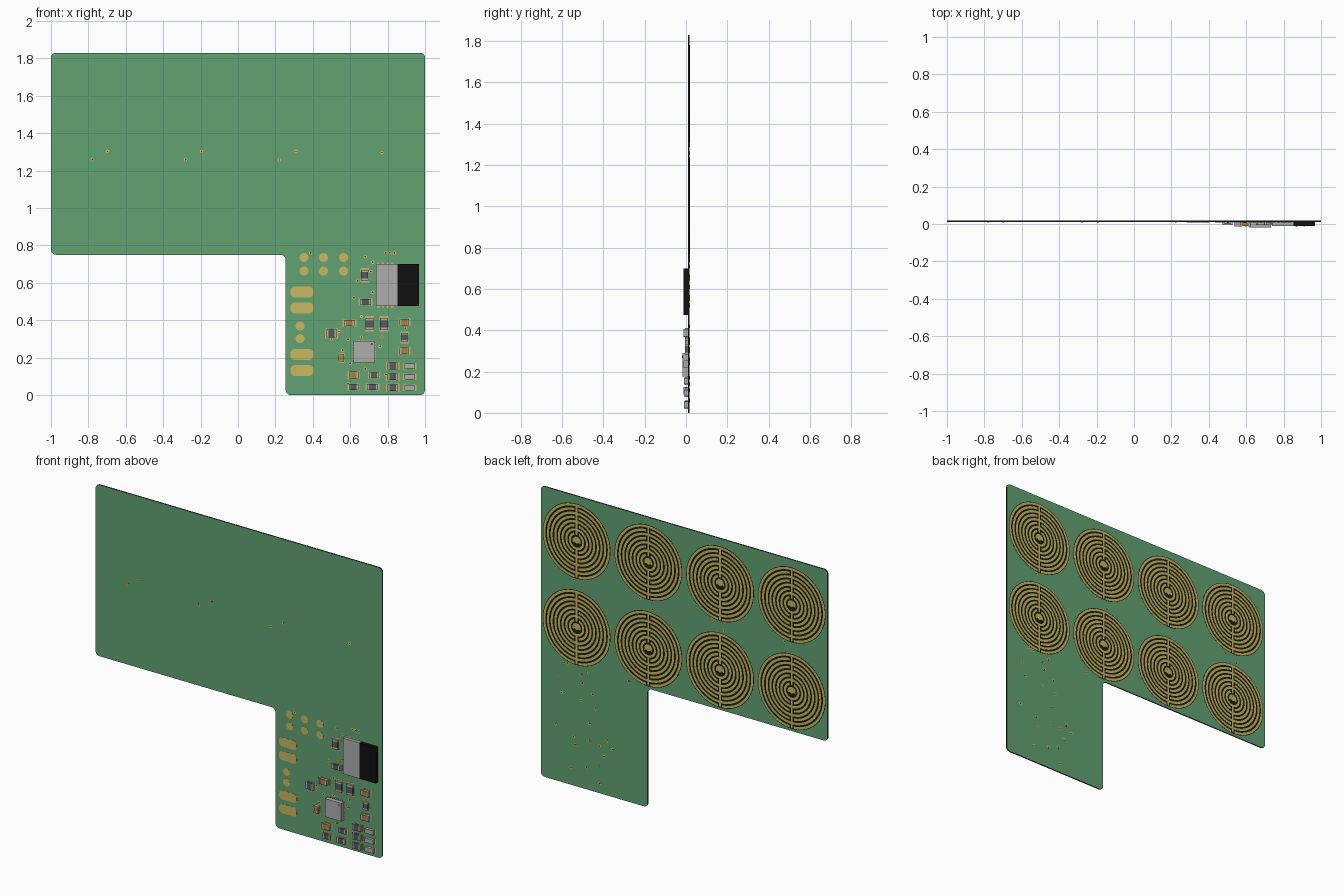
import bpy, bmesh
from math import sin, cos, pi, asin

if "Cube" in bpy.data.objects:
    bpy.data.objects.remove(bpy.data.objects["Cube"])

FRONT, BACK = 0.010, 0.018          # board surfaces along y


def material(name, r, g, b):
    m = bpy.data.materials.new(name)
    m.diffuse_color = (r, g, b, 1)
    m.use_nodes = True
    m.node_tree.nodes["Principled BSDF"].inputs["Base Color"].default_value = m.diffuse_color
    return m


GREEN = material("mask_green", 0.12, 0.36, 0.17)
DARK = material("core_dark", 0.012, 0.014, 0.010)
GOLD = material("pad_gold", 0.60, 0.48, 0.12)
BLACK = material("antenna_black", 0.005, 0.005, 0.005)
GREY = material("resistor_grey", 0.10, 0.10, 0.11)
TAN = material("capacitor_tan", 0.42, 0.22, 0.04)
SILVER = material("shield_grey", 0.42, 0.42, 0.42)


def prism(bm, pts, y0, y1):
    """Extrude an (x, z) outline between two y planes."""
    a = [bm.verts.new((x, y0, z)) for x, z in pts]
    b = [bm.verts.new((x, y1, z)) for x, z in pts]
    bm.faces.new(a)
    bm.faces.new(b[::-1])
    n = len(pts)
    for i in range(n):
        j = (i + 1) % n
        bm.faces.new((a[j], a[i], b[i], b[j]))


def rect(cx, cz, w, h):
    return [(cx - w/2, cz - h/2), (cx + w/2, cz - h/2),
            (cx + w/2, cz + h/2), (cx - w/2, cz + h/2)]


def arc(cx, cz, r, a0, a1, n):
    return [(cx + r*cos(a0 + (a1-a0)*i/n), cz + r*sin(a0 + (a1-a0)*i/n)) for i in range(n + 1)]


def circle(cx, cz, r, n=24):
    return arc(cx, cz, r, 0, 2*pi, n)[:-1]


def rounded(cx, cz, w, h, r, n=5):
    pts = []
    for k, (sx, sz) in enumerate(((1, 1), (-1, 1), (-1, -1), (1, -1))):
        pts += arc(cx + sx*(w/2 - r), cz + sz*(h/2 - r), r, k*pi/2, (k+1)*pi/2, n)
    return pts


def build(name, prisms, mat=None):
    """One object from a list of (outline, y0, y1)."""
    bm = bmesh.new()
    for p in prisms:
        prism(bm, *p)
    bmesh.ops.recalc_face_normals(bm, faces=bm.faces)
    me = bpy.data.meshes.new(name)
    bm.to_mesh(me)
    bm.free()
    if mat:
        me.materials.append(mat)
    ob = bpy.data.objects.new(name, me)
    bpy.context.collection.objects.link(ob)
    return ob


# Board: L-shaped outline with rounded corners
R, H, STEP, LEG = 0.027, 1.83, 0.75, 0.255
outline = (arc(1-R, R, R, -pi/2, 0, 6) + arc(1-R, H-R, R, 0, pi/2, 6)
           + arc(-1+R, H-R, R, pi/2, pi, 6) + arc(-1+R, STEP+R, R, pi, 1.5*pi, 6)
           + arc(LEG-R, STEP-R, R, pi/2, 0, 6) + arc(LEG+R, R, R, pi, 1.5*pi, 6))
build("board_core", [(outline, FRONT + 0.0005, BACK - 0.0005)], DARK)
build("front_mask", [(outline, FRONT, FRONT + 0.0005)], GREEN)
build("back_mask", [(outline, BACK - 0.0005, BACK)], GREEN)

# Sensor electrode: interleaved open rings on a dark round opening
Y0, Y1 = BACK, BACK + 0.0006
OUTER, PITCH, WIDTH = 0.232, 0.0255, 0.014
comb = [(circle(0, 0, 0.014), Y0, Y1)]
for i in range(9):
    ro = OUTER - PITCH*i
    ri = ro - WIDTH
    mid = -pi/2 if i % 2 == 0 else pi/2          # side of the ring that is open
    g = asin(min(0.9, 0.014/ri))
    a0, a1 = mid + g, mid + 2*pi - g
    comb.append((arc(0, 0, ro, a0, a1, 48) + arc(0, 0, ri, a1, a0, 48), Y0, Y1))
for s in (1, -1):                                # feeding bars
    comb.append((rect(0, s*0.135, 0.012, 0.19), Y0, Y1))
first_comb = build("sensor_rings", comb, GOLD)
first_disc = build("sensor_opening", [(circle(0, 0, 0.236, 64), BACK - 0.0002, BACK + 0.0003)], DARK)
for ob in (first_comb, first_disc):
    spots = [(x, z) for z in (1.545, 1.0) for x in (-0.75, -0.25, 0.25, 0.75)]
    for k, (x, z) in enumerate(spots):
        o = ob if k == 0 else ob.copy()
        if k:
            bpy.context.collection.objects.link(o)
        o.location = (x, 0, z)

# Round test pads and long solder pads on the front
PAD = FRONT - 0.0007
pads = [(circle(x, z, 0.024), PAD, FRONT) for x in (0.353, 0.457, 0.564) for z in (0.735, 0.663)]
pads += [(circle(0.332, z, 0.024), PAD, FRONT) for z in (0.369, 0.302)]
build("test_pads", pads, GOLD)
build("solder_pads", [(rounded(0.342, z, 0.122, 0.058, 0.022), PAD, FRONT)
                      for z in (0.551, 0.465, 0.217, 0.131)], GOLD)

# Vias: gold rims with dark holes, through both sides
vias = [(-0.78, 1.257), (-0.698, 1.302), (-0.28, 1.257), (-0.195, 1.302), (0.222, 1.257),
        (0.31, 1.302), (0.77, 1.297), (0.388, 0.76), (0.79, 0.76), (0.812, 0.76), (0.836, 0.76),
        (0.68, 0.74), (0.72, 0.71), (0.71, 0.66), (0.64, 0.61), (0.72, 0.55), (0.854, 0.564),
        (0.62, 0.52), (0.88, 0.65), (0.66, 0.42), (0.54, 0.34), (0.76, 0.26), (0.895, 0.358),
        (0.589, 0.298), (0.60, 0.17), (0.68, 0.14), (0.589, 0.06), (0.56, 0.24), (0.77, 0.31),
        (0.66, 0.31), (0.50, 0.30), (0.79, 0.11)]
build("via_rims", [(circle(x, z, 0.009, 12), FRONT - 0.0005, BACK + 0.0005) for x, z in vias], GOLD)
build("via_holes", [(circle(x, z, 0.004, 8), FRONT - 0.0008, BACK + 0.0008) for x, z in vias], DARK)

# Radio module: metal shield and black antenna end
build("module_shield", [(rect(0.796, 0.5875, 0.115, 0.225), -0.011, FRONT)], SILVER)
build("module_antenna", [(rect(0.911, 0.5875, 0.115, 0.225), -0.011, FRONT)], BLACK)
build("module_pads", [(rect(x, z, 0.012, 0.012), PAD, FRONT)
                      for x in (0.75, 0.775, 0.80, 0.825) for z in (0.472, 0.703)], GOLD)

# Main square chip with a ring of contacts
CX, CZ = 0.6755, 0.232
build("main_chip", [(rect(CX, CZ, 0.114, 0.114), -0.018, FRONT - 0.001)], SILVER)
build("chip_dot", [(circle(CX + 0.04, CZ + 0.04, 0.006, 12), -0.0183, -0.0175)], GREY)
contacts = []
for i in range(-3, 4):
    for s in (1, -1):
        contacts.append((rect(CX + i*0.014, CZ + s*0.056, 0.007, 0.014), PAD - 0.001, FRONT))
        contacts.append((rect(CX + s*0.056, CZ + i*0.014, 0.014, 0.007), PAD - 0.001, FRONT))
build("chip_contacts", contacts, GOLD)


def two_terminal(name, cx, cz, w, h, mat, height):
    """Small part: body, two end caps and two gold pads along its long side."""
    wide = w >= h
    length, side = (w, h) if wide else (h, w)

    def block(off, l, s):
        return rect(cx + off, cz, l, s) if wide else rect(cx, cz + off, s, l)
    top = FRONT - height
    build(name + "_body", [(block(0, length*0.56, side*0.94), top, FRONT - 0.001)], mat)
    build(name + "_caps", [(block(s*length*0.33, length*0.16, side), top - 0.0005, FRONT)
                           for s in (1, -1)], SILVER)
    build(name + "_pads", [(block(s*length*0.37, length*0.32, side*1.15), PAD, FRONT)
                           for s in (1, -1)], GOLD)


# Capacitors, resistors and lamps: x, z, width, height
groups = {
    "capacitor": (TAN, 0.022, [(0.596, 0.385, 0.07, 0.035), (0.89, 0.389, 0.062, 0.036),
                               (0.89, 0.236, 0.062, 0.036), (0.551, 0.198, 0.03, 0.052),
                               (0.618, 0.107, 0.062, 0.038)]),
    "resistor": (GREY, 0.014, [(0.677, 0.64, 0.04, 0.072), (0.682, 0.498, 0.072, 0.032),
                               (0.703, 0.38, 0.044, 0.078), (0.781, 0.38, 0.044, 0.078),
                               (0.89, 0.308, 0.036, 0.06), (0.50, 0.33, 0.064, 0.046),
                               (0.727, 0.107, 0.06, 0.03), (0.618, 0.043, 0.062, 0.032),
                               (0.719, 0.043, 0.07, 0.034)]),
    "button_resistor": (GREY, 0.016, [(0.827, z, 0.068, 0.038) for z in (0.155, 0.097, 0.039)]),
    "indicator_lamp": (SILVER, 0.018, [(0.918, z, 0.07, 0.03) for z in (0.155, 0.097, 0.039)]),
}
for name, (mat, height, items) in groups.items():
    for k, (x, z, w, h) in enumerate(items):
        two_terminal(f"{name}_{k + 1}", x, z, w, h, mat, height)
